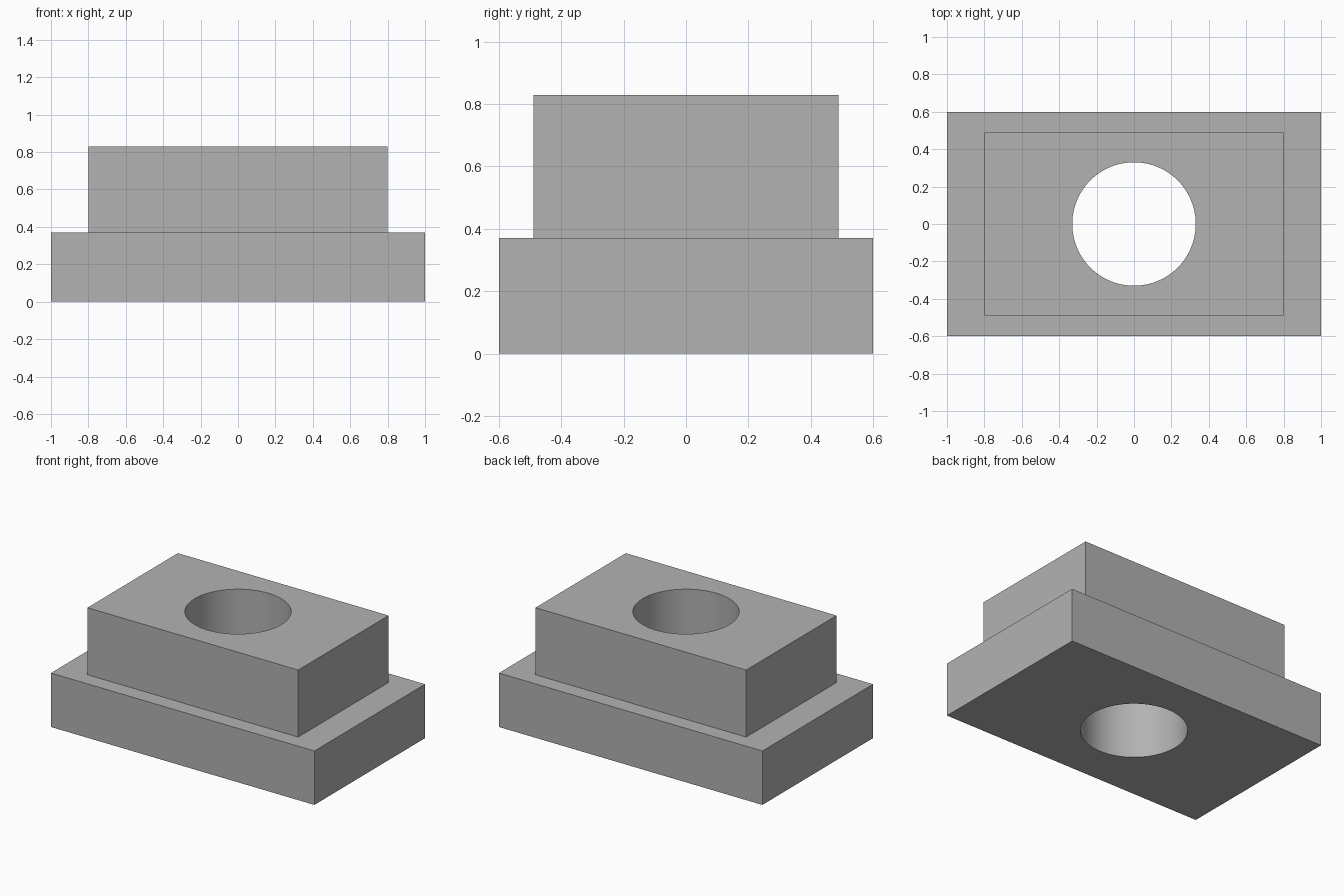
import bpy
import math

if "Cube" in bpy.data.objects:
    bpy.data.objects.remove(bpy.data.objects["Cube"])

grey = bpy.data.materials.new("plain grey")
grey.diffuse_color = (0.448, 0.448, 0.448, 1)
grey.use_nodes = True
grey.node_tree.nodes["Principled BSDF"].inputs["Base Color"].default_value = grey.diffuse_color


def block(name, width, depth, z0, z1):
    bpy.ops.mesh.primitive_cube_add(size=1, location=(0, 0, (z0 + z1) / 2))
    ob = bpy.context.object
    ob.name = name
    ob.scale = (width, depth, z1 - z0)
    bpy.ops.object.transform_apply(location=True, rotation=False, scale=True)
    ob.data.materials.append(grey)
    return ob


# Wide base slab and narrower upper block
body = block("stepped_block", 2.0, 1.2, 0.0, 0.37)
upper = block("upper_block", 1.6, 0.98, 0.37, 0.83)

# Round bore through both
bpy.ops.mesh.primitive_cylinder_add(vertices=96, radius=0.33, depth=2, location=(0, 0, 0.4))
bore = bpy.context.object
bore.name = "bore_cutter"
bore.data.materials.append(grey)

# Join the blocks into one solid, then cut the bore
bpy.ops.object.select_all(action='DESELECT')
bpy.context.view_layer.objects.active = body
body.select_set(True)
for helper, operation in ((upper, 'UNION'), (bore, 'DIFFERENCE')):
    mod = body.modifiers.new(operation.lower(), 'BOOLEAN')
    mod.operation = operation
    mod.solver = 'EXACT'
    mod.object = helper
    bpy.ops.object.modifier_apply(modifier=mod.name)
    bpy.data.objects.remove(helper)

# Smooth bore wall, sharp block edges
bpy.ops.object.shade_smooth_by_angle(angle=math.radians(30))
